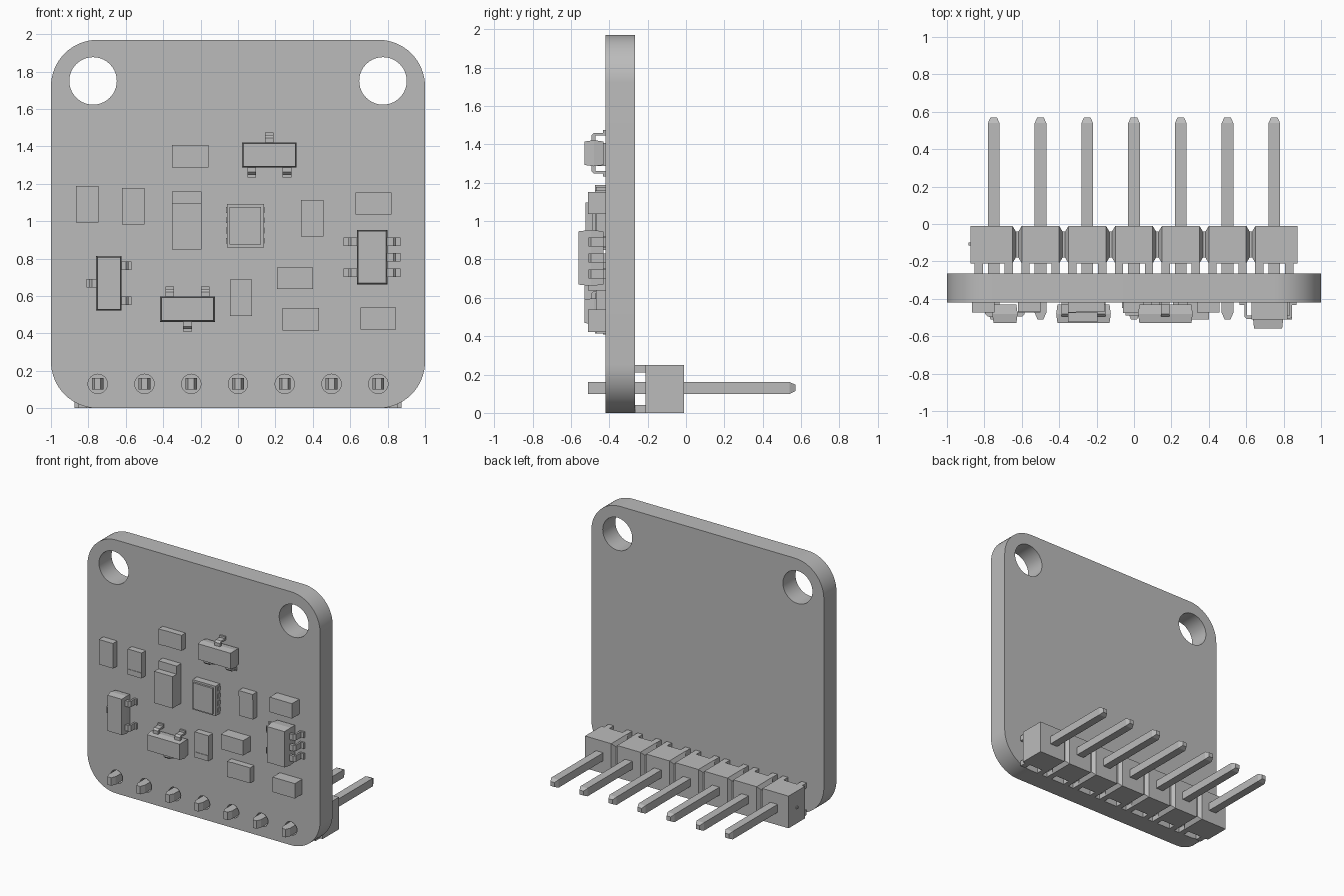
import bpy, bmesh, math
from mathutils import Vector

cube = bpy.data.objects.get("Cube")
if cube:
    bpy.data.objects.remove(cube, do_unlink=True)

grey = bpy.data.materials.new("plain_grey")
grey.use_nodes = True
grey.diffuse_color = (0.5, 0.5, 0.5, 1)
grey.node_tree.nodes["Principled BSDF"].inputs["Base Color"].default_value = (0.5, 0.5, 0.5, 1)

FRONT, BACK = -0.42, -0.265      # board faces
PIN_Z = 0.13
PIN_X = [0.25 * i for i in range(-3, 4)]


def finish(name, bm):
    bmesh.ops.recalc_face_normals(bm, faces=bm.faces)
    mesh = bpy.data.meshes.new(name)
    bm.to_mesh(mesh)
    bm.free()
    mesh.materials.append(grey)
    ob = bpy.data.objects.new(name, mesh)
    bpy.context.collection.objects.link(ob)
    return ob


def loft(bm, rings):
    """Join matching rings of points and cap both ends."""
    rows = [[bm.verts.new(p) for p in ring] for ring in rings]
    for a, b in zip(rows, rows[1:]):
        for i in range(len(a)):
            j = (i + 1) % len(a)
            bm.faces.new((a[i], a[j], b[j], b[i]))
    bm.faces.new(rows[0])
    bm.faces.new(rows[-1])


def rect(cx, cz, hx, hz, y):
    return [(cx - hx, y, cz - hz), (cx + hx, y, cz - hz),
            (cx + hx, y, cz + hz), (cx - hx, y, cz + hz)]


def box(bm, x0, x1, y0, y1, z0, z1):
    c = ((x0 + x1) / 2, (z0 + z1) / 2, (x1 - x0) / 2, (z1 - z0) / 2)
    loft(bm, [rect(*c, y0), rect(*c, y1)])


def arc(cx, cz, r, start, end, n):
    return [(cx + r * math.cos(math.radians(start + (end - start) * i / n)),
             cz + r * math.sin(math.radians(start + (end - start) * i / n)))
            for i in range(n + 1)]


# Board: rounded outline with mounting holes and pin holes
top, rad = 1.97, 0.25
outline = []
for cx, cz, a in ((1 - rad, top - rad, 0), (rad - 1, top - rad, 90),
                  (rad - 1, rad, 180), (1 - rad, rad, 270)):
    outline += arc(cx, cz, rad, a, a + 90, 16)
loops = [outline]
loops += [arc(s * 0.775, 1.75, 0.127, 0, 360, 40)[:-1] for s in (-1, 1)]
loops += [arc(x, PIN_Z, 0.052, 0, 360, 24)[:-1] for x in PIN_X]
curve = bpy.data.curves.new("board", "CURVE")
curve.dimensions = "2D"
curve.fill_mode = "BOTH"
curve.extrude = (BACK - FRONT) / 2
for pts in loops:
    sp = curve.splines.new("POLY")
    sp.points.add(len(pts) - 1)
    for p, (x, z) in zip(sp.points, pts):
        p.co = (x, z, 0, 1)
    sp.use_cyclic_u = True
curve.materials.append(grey)
board = bpy.data.objects.new("board", curve)
board.location.y = (FRONT + BACK) / 2
board.rotation_euler.x = math.pi / 2
bpy.context.collection.objects.link(board)
bpy.context.view_layer.objects.active = board
board.select_set(True)
bpy.ops.object.convert(target="MESH")
bpy.ops.object.shade_smooth_by_angle(angle=math.radians(30))
board.select_set(False)

# Header housing: blocks joined by narrow necks, with feet against the board
bm = bmesh.new()
rings = []


def section(x, inset):
    y0, y1, z0, z1 = -0.21 + inset, -0.01 - inset, inset, 0.25 - inset
    rings.append([(x, y0, z0), (x, y1, z0), (x, y1, z1), (x, y0, z1)])


section(-0.875, 0)
for x in PIN_X[:-1]:
    for dx, inset in ((0.1, 0), (0.118, 0.03), (0.132, 0.03), (0.15, 0)):
        section(x + dx, inset)
section(0.875, 0)
loft(bm, rings)
for x in PIN_X:
    for s in (-1, 1):
        for z in (0, 0.21):
            box(bm, x + s * 0.08 - 0.022, x + s * 0.08 + 0.022, BACK, -0.205, z, z + 0.04)
box(bm, -0.885, -0.87, -0.115, -0.1, 0.118, 0.133)
finish("header_housing", bm)

# Pins: wedge at the front, pyramid taper at the back
for i, x in enumerate(PIN_X):
    bm = bmesh.new()
    loft(bm, [rect(x, PIN_Z, hx, hz, y) for hx, hz, y in (
        (0.016, 0.031, -0.51), (0.031, 0.031, -0.475),
        (0.031, 0.031, 0.54), (0.017, 0.017, 0.57))])
    finish(f"header_pin_{i + 1}", bm)


# Small chips with one raised end terminal
def chip(name, cx, cz, along_x, end):
    bm = bmesh.new()
    hx, hz = (0.098, 0.06) if along_x else (0.06, 0.098)
    box(bm, cx - hx, cx + hx, FRONT - 0.05, FRONT, cz - hz, cz + hz)
    lo, hi = Vector((cx - hx, cz - hz)), Vector((cx + hx, cz + hz))
    axis = 0 if along_x else 1
    if end > 0:
        lo[axis] = hi[axis] - 0.042
    else:
        hi[axis] = lo[axis] + 0.042
    box(bm, lo[0], hi[0], FRONT - 0.054, FRONT - 0.05, lo[1], hi[1])
    finish(name, bm)


for i, spec in enumerate(((-0.255, 1.347, True, -1), (-0.805, 1.09, False, 1),
                          (-0.56, 1.08, False, -1), (0.397, 1.015, False, 1),
                          (0.016, 0.59, False, -1), (0.335, 0.475, True, -1))):
    chip(f"chip_{i + 1}", *spec)

# Plain block parts
for i, (cx, cz) in enumerate(((0.725, 1.095), (0.305, 0.695), (0.75, 0.48))):
    bm = bmesh.new()
    box(bm, cx - 0.096, cx + 0.096, -0.51, FRONT, cz - 0.058, cz + 0.058)
    finish(f"block_part_{i + 1}", bm)

# Stepped capacitor
bm = bmesh.new()
box(bm, -0.353, -0.195, -0.475, FRONT, 0.85, 1.16)
box(bm, -0.353, -0.195, -0.525, -0.475, 0.85, 1.097)
finish("capacitor", bm)

# Sensor: base, thin lid with port, edge pads
bm = bmesh.new()
box(bm, -0.06, 0.138, -0.475, FRONT, 0.86, 1.092)
box(bm, -0.045, 0.123, -0.49, -0.475, 0.875, 1.077)
for z in (0.895, 0.95, 1.005, 1.06):
    for x in (-0.06, 0.138):
        box(bm, x - 0.004, x + 0.004, -0.45, FRONT, z - 0.015, z + 0.015)
finish("sensor", bm)


# Small packages with bent leads; legs are (offset along body, side)
def package(name, cx, cz, half_a, half_b, y0, upright, legs, reach):
    bm = bmesh.new()

    def place(a, b, y):
        return (cx + b, y, cz + a) if upright else (cx + a, y, cz + b)

    mid = (y0 - 0.43) / 2
    loft(bm, [[place(sa * (half_a - i), sb * (half_b - i), y)
               for sa, sb in ((-1, -1), (1, -1), (1, 1), (-1, 1))]
              for y, i in ((y0, 0.007), (mid, 0), (-0.43, 0.007))])
    t, e, k = 0.014, half_b + reach, half_b + reach * 0.45
    profile = ((half_b - 0.02, mid - t), (k, mid - t), (k + t, mid),
               (k + t, FRONT - t), (e, FRONT - t), (e, FRONT),
               (k, FRONT), (k, mid + t / 2), (half_b - 0.02, mid + t / 2))
    for off, side in legs:
        loft(bm, [[place(off + w, side * b, y) for b, y in profile]
                  for w in (-0.023, 0.023)])
    finish(name, bm)


package("transistor_top", 0.168, 1.354, 0.146, 0.068, -0.53, False,
        ((0, 1), (-0.094, -1), (0.094, -1)), 0.053)
package("transistor_bottom", -0.27, 0.53, 0.146, 0.068, -0.53, False,
        ((0, -1), (-0.094, 1), (0.094, 1)), 0.053)
package("transistor_side", -0.69, 0.668, 0.146, 0.068, -0.53, True,
        ((0, -1), (-0.094, 1), (0.094, 1)), 0.053)
package("regulator", 0.717, 0.808, 0.146, 0.082, -0.56, True,
        ((-0.083, 1), (0, 1), (0.083, 1), (-0.083, -1), (0.083, -1)), 0.07)
